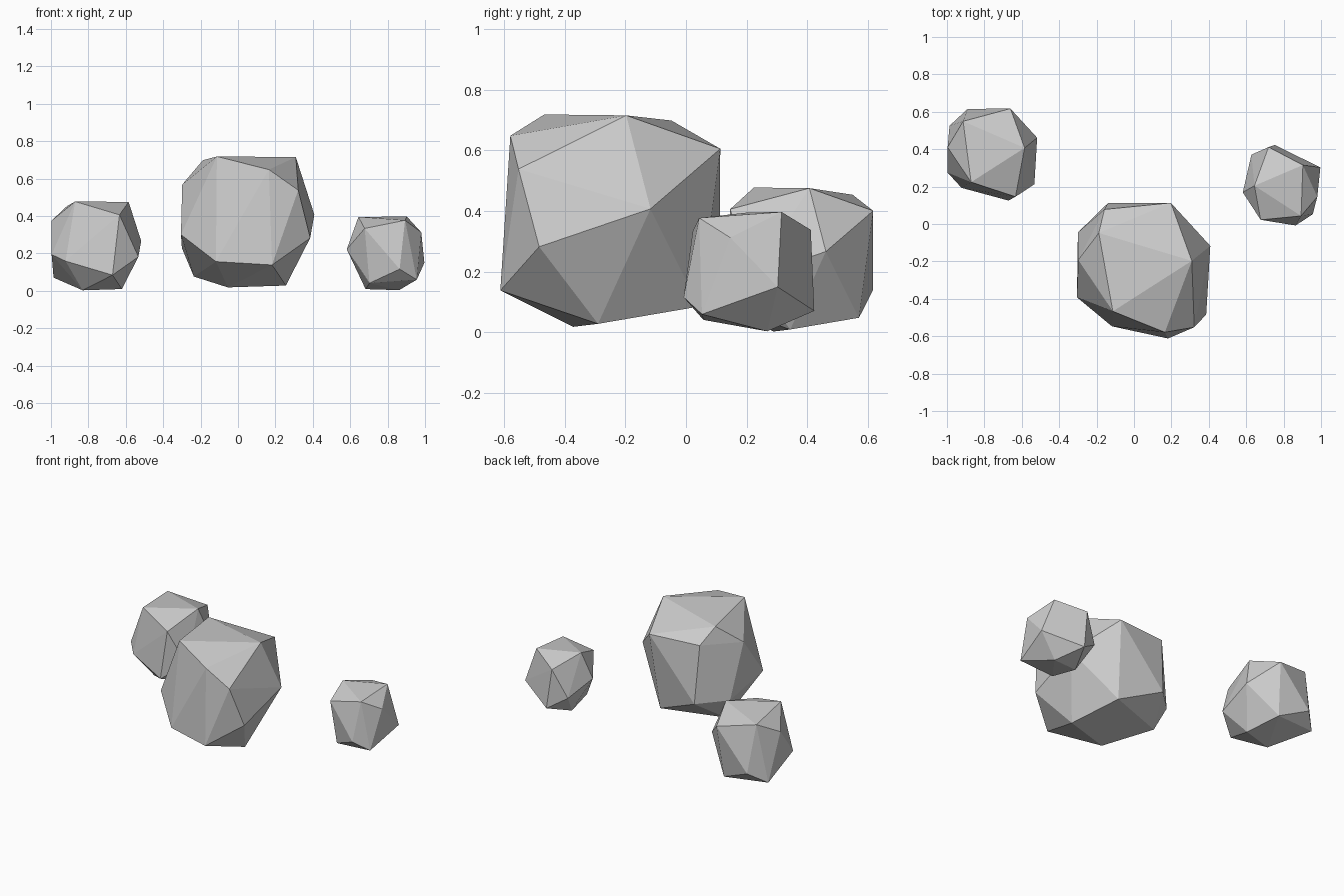
import bpy
import bmesh
from math import radians
from mathutils import Matrix, Vector

default_cube = bpy.data.objects.get("Cube")
if default_cube:
    bpy.data.objects.remove(default_cube, do_unlink=True)


def make_material(name, color):
    material = bpy.data.materials.new(name)
    material.use_nodes = True
    material.diffuse_color = color
    shader = next(n for n in material.node_tree.nodes if n.type == "BSDF_PRINCIPLED")
    shader.inputs["Base Color"].default_value = color
    shader.inputs["Roughness"].default_value = 0.9
    return material


stone = make_material("light grey stone", (0.6, 0.6, 0.6, 1))

# Corners shared by every rock
top_corners = [(-.115, -.465, .72), (.307, -.195, .717), (.195, .115, .607), (-.3, -.19, .57)]
side_corners = [(.406, -.115, .409), (.384, -.482, .284), (-.142, .113, .22), (.18, -.61, .14)]
base_corners = [(.254, -.288, .03), (-.056, -.37, .02), (.16, .046, .087)]
shared_corners = top_corners + side_corners + base_corners

# The large rock has chipped corners, the smaller ones have sharp corners there
chipped_corners = [(-.19, -.046, .70), (-.16, .08, .61), (.163, -.577, .65),
                   (.32, -.55, .54), (-.302, -.043, .23), (-.238, -.09, .078)]
sharp_corners = [(-.178, .015, .685), (.235, -.58, .615), (-.285, -.02, .12)]

# The lower front corner is chipped differently on each rock
large_chip = [(-.307, -.39, .302), (-.12, -.545, .158)]
medium_chip = [(-.3, -.39, .302), (-.19, -.51, .25)]
small_chip = [(-.283, -.47, .28)]


def make_rock(name, extra_corners, location, size=1.0, turn=0.0):
    """Wrap a faceted convex skin around the corner points."""
    placement = (Matrix.Translation(location)
                 @ Matrix.Rotation(radians(turn), 4, "Z")
                 @ Matrix.Scale(size, 4))
    bm = bmesh.new()
    for corner in shared_corners + extra_corners:
        bm.verts.new(placement @ Vector(corner))
    hull = bmesh.ops.convex_hull(bm, input=bm.verts)
    unused = {g for g in hull["geom_interior"] if isinstance(g, bmesh.types.BMVert)}
    bmesh.ops.delete(bm, geom=list(unused), context="VERTS")
    bmesh.ops.recalc_face_normals(bm, faces=bm.faces)

    mesh = bpy.data.meshes.new(name)
    bm.to_mesh(mesh)
    bm.free()
    mesh.materials.append(stone)
    rock = bpy.data.objects.new(name, mesh)
    bpy.context.collection.objects.link(rock)
    return rock


make_rock("large_rock", chipped_corners + large_chip, (.002, -.002, -.002))
make_rock("medium_rock", sharp_corners + medium_chip, (-.793, .539, -.011), size=.678)
make_rock("small_rock", sharp_corners + small_chip, (.796, .068, -.008), size=.562, turn=170.5)
